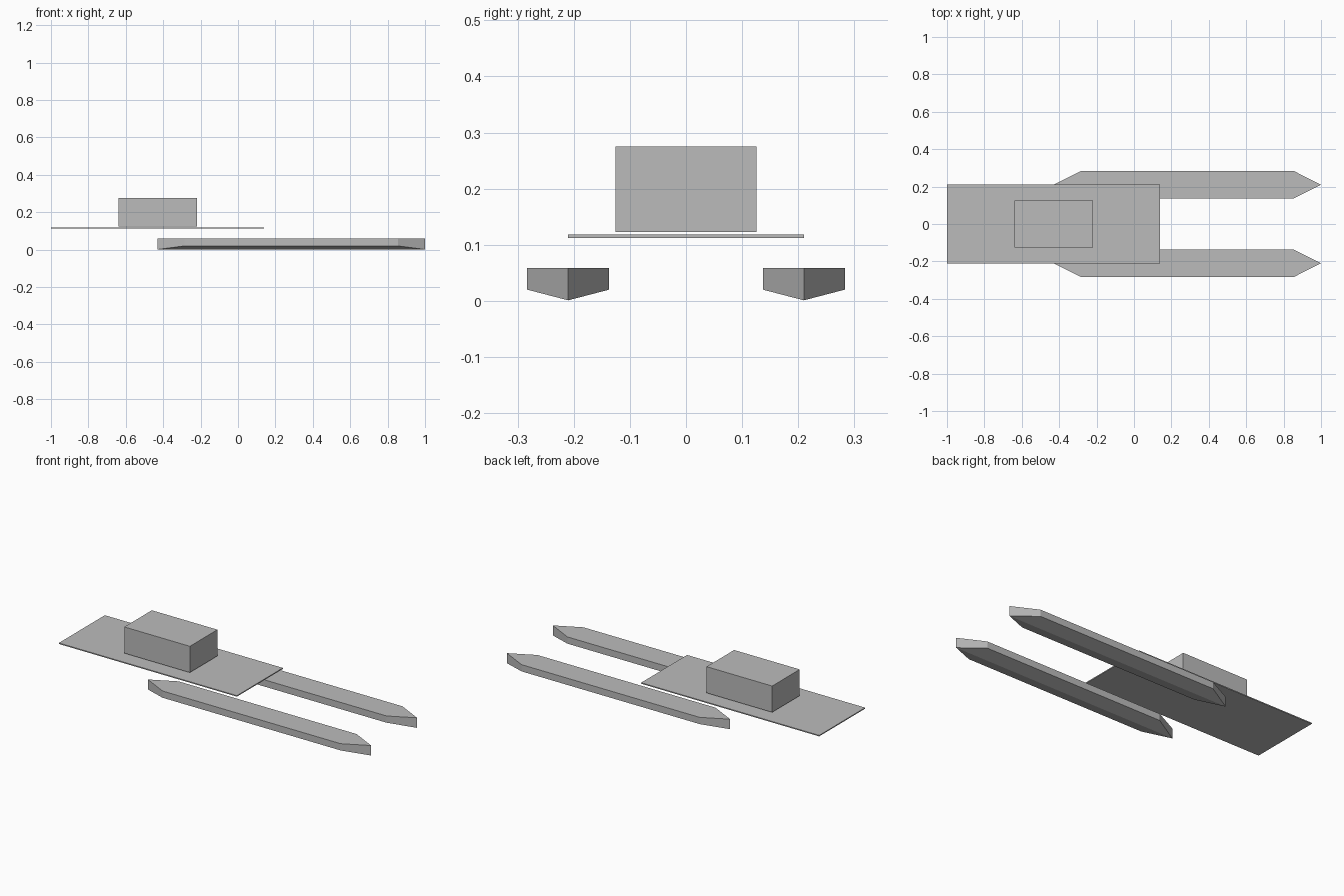
import bpy
import bmesh

if "Cube" in bpy.data.objects:
    bpy.data.objects.remove(bpy.data.objects["Cube"], do_unlink=True)

grey = bpy.data.materials.new("plain grey")
grey.use_nodes = True
colour = (0.5, 0.5, 0.5, 1)
grey.diffuse_color = colour
grey.node_tree.nodes["Principled BSDF"].inputs["Base Color"].default_value = colour


def finish(name, bm):
    bmesh.ops.recalc_face_normals(bm, faces=bm.faces)
    mesh = bpy.data.meshes.new(name)
    bm.to_mesh(mesh)
    bm.free()
    mesh.materials.append(grey)
    obj = bpy.data.objects.new(name, mesh)
    bpy.context.collection.objects.link(obj)
    return obj


def box(name, low, high):
    bm = bmesh.new()
    bmesh.ops.create_cube(bm, size=1)
    for v in bm.verts:
        v.co = [h if c > 0 else l for c, l, h in zip(v.co, low, high)]
    return finish(name, bm)


def hull(name, y):
    """Float with a shallow V bottom and a knife edge at each end."""
    half, top, chine, keel = 0.073, 0.059, 0.02, 0.001
    bm = bmesh.new()

    def tip(x):
        return [bm.verts.new((x, y, z)) for z in (top, keel)]

    def section(x):
        profile = [(-half, top), (-half, chine), (0, keel), (half, chine), (half, top)]
        return [bm.verts.new((x, y + dy, z)) for dy, z in profile]

    stern, aft, fore, bow = tip(-0.43), section(-0.285), section(0.855), tip(1.0)
    # Straight middle, including the deck strip
    for i in range(5):
        j = (i + 1) % 5
        bm.faces.new((aft[i], aft[j], fore[j], fore[i]))
    # Tapered ends
    for (upper, lower), ring in ((stern, aft), (bow, fore)):
        lt, lc, k, rc, rt = ring
        bm.faces.new((upper, lt, rt))
        bm.faces.new((upper, lower, lc, lt))
        bm.faces.new((upper, lower, rc, rt))
        bm.faces.new((lower, k, lc))
        bm.faces.new((lower, k, rc))
    return finish(name, bm)


# Twin floats
for side, y in (("left", 0.21), ("right", -0.21)):
    hull(f"{'rear' if y > 0 else 'front'}_float", y)

# Deck plate and cabin block
box("deck", (-1.0, -0.21, 0.112), (0.14, 0.21, 0.118))
box("cabin", (-0.64, -0.126, 0.123), (-0.22, 0.126, 0.275))
